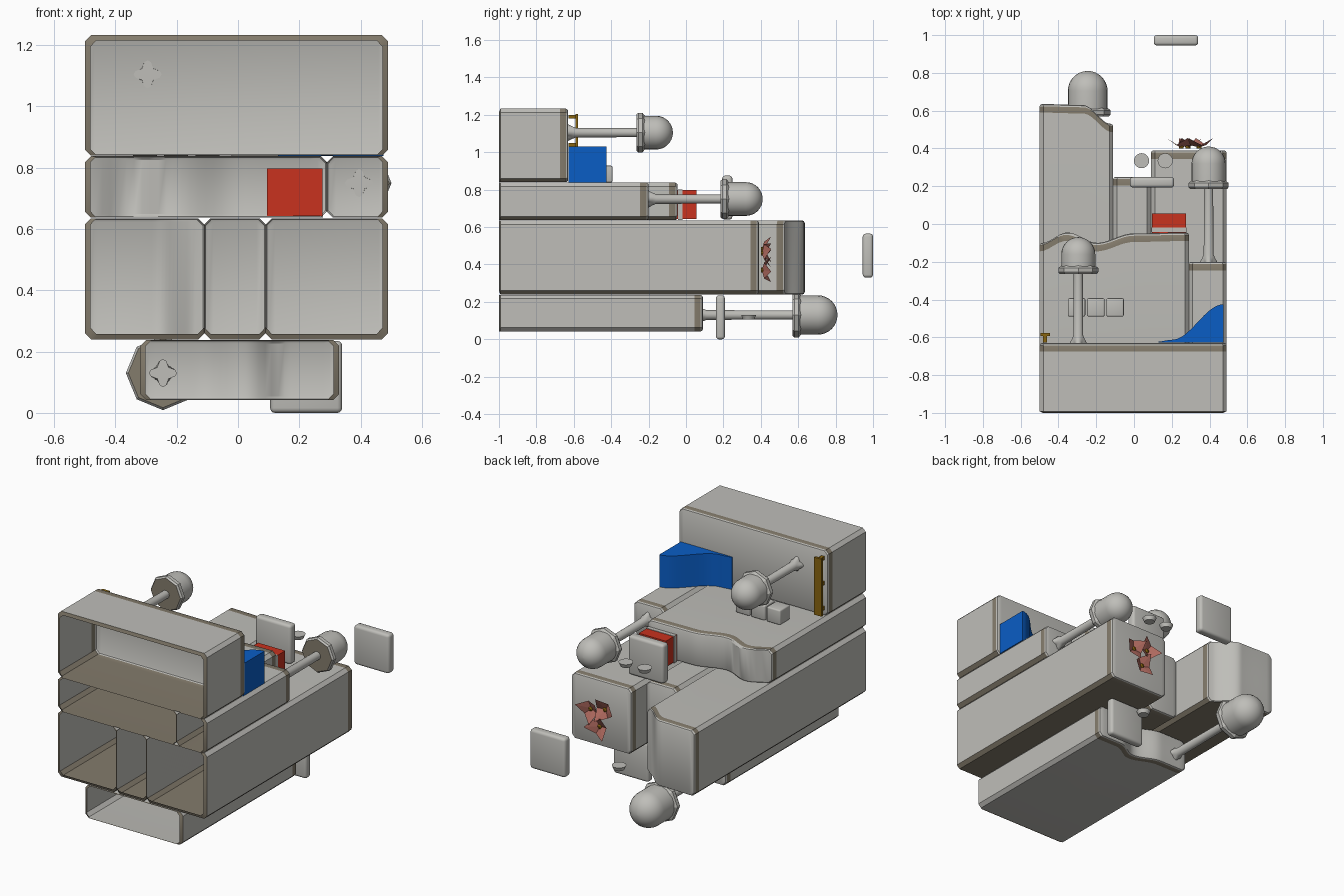
import bpy, bmesh, math
from mathutils import Vector

cube = bpy.data.objects.get("Cube")
if cube:
    bpy.data.objects.remove(cube, do_unlink=True)


def make_mat(name, rgb):
    m = bpy.data.materials.new(name)
    m.use_nodes = True
    m.diffuse_color = (*rgb, 1)
    m.node_tree.nodes["Principled BSDF"].inputs["Base Color"].default_value = (*rgb, 1)
    return m


GREY = make_mat("warm grey", (0.52, 0.515, 0.485))
BROWN = make_mat("taupe", (0.23, 0.2, 0.15))
BLUE = make_mat("blue", (0.003, 0.11, 0.56))
RED = make_mat("red", (0.58, 0.032, 0.013))
GOLD = make_mat("dark gold", (0.25, 0.13, 0.005))
PETAL = make_mat("dusty pink", (0.45, 0.15, 0.12))


def finish(name, bm, mats, smooth=None):
    bmesh.ops.recalc_face_normals(bm, faces=bm.faces)
    me = bpy.data.meshes.new(name)
    bm.to_mesh(me)
    bm.free()
    for m in mats:
        me.materials.append(m)
    ob = bpy.data.objects.new(name, me)
    bpy.context.scene.collection.objects.link(ob)
    if smooth:
        bpy.ops.object.select_all(action='DESELECT')
        ob.select_set(True)
        bpy.context.view_layer.objects.active = ob
        bpy.ops.object.shade_smooth_by_angle(angle=math.radians(smooth))
    return ob


def eased_y(points, x):
    # ease between neighbouring control points of a curved edge
    for (xa, ya), (xb, yb) in zip(points, points[1:]):
        if x <= xb:
            t = max(0, (x - xa) / (xb - xa))
            return ya + (yb - ya) * (1 - math.cos(math.pi * t)) / 2
    return points[-1][1]


def shell(name, points, z0, z1, lip, brown_floor=True):
    # open-fronted chamfered block whose back follows the control points;
    # lip names the outer sides (left, right, bottom, top) with a front rim
    c, x0, x1 = 0.02, points[0][0], points[-1][0]
    n = 28 if len(points) > 2 else 1
    a, b = x0 + c, x1 - c
    xs = [x0] + [a + (b - a) * i / n for i in range(n + 1)] + [x1]
    last = len(xs) - 1
    bm = bmesh.new()

    def ring(offset, insets, front=False):
        left, right, bottom, top = insets
        low, high = [], []
        for i, x in enumerate(xs):
            cut = c if i in (0, last) else 0
            y = -1 + offset if front else eased_y(points, x) - offset
            u = (x - x0) / (x1 - x0)
            px = x + left * (1 - u) - right * u
            low.append(bm.verts.new((px, y, z0 + cut + bottom)))
            high.append(bm.verts.new((px, y, z1 - cut - top)))
        return low, high

    rim = [0.018 if side in lip else 0.001 for side in "LRBT"]
    flush = [0] * 4
    rings = [ring(0, rim, True), ring(0.008, flush, True), ring(0.045, flush),
             ring(0.012, flush), ring(0.004, [0.004] * 4), ring(0, [0.012] * 4)]
    loops = [lo + hi[::-1] for lo, hi in rings]
    size = len(loops[0])
    for k, (p, q) in enumerate(zip(loops, loops[1:])):
        for i in range(size):
            j = (i + 1) % size
            f = bm.faces.new((p[i], p[j], q[j], q[i]))
            # taupe front rim, back band and underside
            if k in (0, 2) or (brown_floor and k == 1 and i < last):
                f.material_index = 1
    lo, hi = rings[-1]
    for i in range(last):
        bm.faces.new((lo[i], lo[i + 1], hi[i + 1], hi[i]))
    return finish(name, bm, [GREY, BROWN], 30)


def box(name, x, y, z, mat, bevel=0.0):
    bm = bmesh.new()
    bmesh.ops.create_cube(bm, size=1)
    for v in bm.verts:
        v.co = Vector([r[0] if s < 0 else r[1] for s, r in zip(v.co, (x, y, z))])
    if bevel:
        bmesh.ops.bevel(bm, geom=bm.edges[:], offset=bevel, segments=3,
                        profile=0.5, affect='EDGES')
    return finish(name, bm, [mat], 40 if bevel else None)


def lathe(name, x, z, profile, mats, sides=24, star=0.0, first_mat=0, smooth=40):
    # rings of (radius, y) around a line running front to back
    bm = bmesh.new()
    loops = []
    for k, (r, y) in enumerate(profile):
        loop = []
        for i in range(sides):
            t = 2 * math.pi * i / sides
            rr = r + (star * math.cos(4 * t) if k == 0 else 0)
            loop.append(bm.verts.new((x + rr * math.cos(t), y, z + rr * math.sin(t))))
        loops.append(loop)
    for p, q in zip(loops, loops[1:]):
        for i in range(sides):
            j = (i + 1) % sides
            bm.faces.new((p[i], p[j], q[j], q[i]))
    bm.faces.new(loops[0]).material_index = first_mat
    bm.faces.new(loops[-1])
    return finish(name, bm, mats, smooth)


# Stacked hollow blocks
shell("top_block", [(-0.5, -0.63), (0.49, -0.63)], 0.84, 1.233, "LRT")
shell("wavy_upper_block", [(-0.5, -0.1), (-0.36, -0.045), (-0.2, -0.1), (0, -0.05),
                           (0.29, -0.045)], 0.637, 0.838, "L")
shell("small_upper_block", [(0.29, -0.2), (0.49, -0.2)], 0.637, 0.838, "R")
shell("long_middle_block", [(-0.5, 0.635), (-0.27, 0.63), (-0.11, 0.53)], 0.24, 0.635, "LB")
shell("centre_middle_block", [(-0.11, 0.25), (0.09, 0.25)], 0.24, 0.635, "B")
shell("wide_middle_block", [(0.09, 0.39), (0.49, 0.39)], 0.24, 0.635, "RB")
shell("wavy_bottom_block", [(-0.32, 0.08), (-0.14, 0.08), (0.03, 0.03), (0.17, 0.09),
                            (0.33, 0.09)], 0.042, 0.238, "LR", brown_floor=False)

# Domed knobs on rods
for label, x, z, base, collar, tip, r in (("top", -0.295, 1.105, -0.63, -0.265, -0.07, 0.09),
                                          ("middle", 0.395, 0.75, -0.2, 0.185, 0.41, 0.09),
                                          ("bottom", -0.245, 0.13, 0.07, 0.57, 0.81, 0.105)):
    lathe(label + "_rod", x, z, [(0.036, base - 0.002), (0.034, base + 0.02),
          (0.026, base + 0.04), (0.024, collar + 0.01)], [GREY], star=0.01)
    lathe(label + "_collar", x, z, [(r + 0.008, collar), (r + 0.016, collar + 0.01),
          (r + 0.016, collar + 0.032), (r, collar + 0.045)],
          [GREY, BROWN], sides=8, first_mat=1, smooth=20)
    arc = [(max(0.002, r * math.cos(a)), tip - r + r * math.sin(a))
           for a in [math.pi / 2 * i / 8 for i in range(9)]]
    lathe(label + "_dome", x, z, [(r, collar + 0.04)] + arc, [GREY])

# Blue curved ramp
bm = bmesh.new()
curve = [(0.13, -0.622), (0.2, -0.613), (0.475, -0.425)]
edge = [0.13 + 0.345 * i / 20 for i in range(21)]
outline = [(0.475, -0.628), (0.13, -0.628)] + [(x, eased_y(curve, x)) for x in edge]
face = bm.faces.new([bm.verts.new((x, y, 0.839)) for x, y in outline])
top = bmesh.ops.extrude_face_region(bm, geom=[face])
bmesh.ops.translate(bm, vec=(0, 0, 0.193),
                    verts=[g for g in top["geom"] if isinstance(g, bmesh.types.BMVert)])
finish("blue_ramp", bm, [BLUE], 30)

# Row of small cubes
for i in range(3):
    x = -0.35 + 0.102 * i
    box(f"small_cube_{i + 1}", (x, x + 0.092), (-0.49, -0.393), (0.839, 0.928), GREY, 0.008)

# Red drawer with its grey sleeve
box("red_drawer", (0.095, 0.275), (-0.055, 0.055), (0.642, 0.797), RED)
box("drawer_sleeve", (0.092, 0.278), (-0.042, -0.018), (0.638, 0.8), GREY)

# Gold handle
box("handle_bar", (-0.496, -0.446), (-0.592, -0.578), (0.86, 1.205), GOLD)
for i, z in enumerate((0.89, 1.04, 1.19)):
    box(f"handle_post_{i + 1}", (-0.481, -0.461), (-0.628, -0.585), (z - 0.01, z + 0.01), GOLD)

# Cushion-like loose tiles
for i, (x, y, z) in enumerate(((0.105, 0.945, 0.33), (0.105, 0.16, 0.0), (-0.022, 0.193, 0.64))):
    box(f"tile_{i + 1}", (x, x + 0.235), (y, y + 0.055 if i != 1 else y + 0.048),
        (z, z + 0.235), GREY, 0.016)

# Loose buttons
for i, (x, z) in enumerate(((0.04, 0.75), (0.165, 0.75), (0.21, 0.118))):
    bm = bmesh.new()
    bmesh.ops.create_cone(bm, cap_ends=True, segments=20, radius1=0.03, radius2=0.04, depth=0.024)
    bmesh.ops.translate(bm, verts=bm.verts, vec=(x, 0.335, z))
    finish(f"button_{i + 1}", bm, [GREY], 40)

# Cupped blossoms on the back of the wide block
for i, (cx, cz, spin) in enumerate(((0.345, 0.46, 0.3), (0.25, 0.48, 1.1), (0.285, 0.37, 2.0))):
    bm = bmesh.new()
    hub = bm.verts.new((cx, 0.405, cz))
    rim = []
    for k in range(6):
        t = spin + math.pi * k / 3
        r = 0.078 if k % 2 == 0 else 0.05
        y = 0.455 if k % 2 == 0 else 0.418
        rim.append(bm.verts.new((cx + r * math.cos(t), y, cz + r * math.sin(t))))
    for k in range(6):
        bm.faces.new((hub, rim[k], rim[(k + 1) % 6]))
    finish(f"blossom_{i + 1}", bm, [PETAL])
    lathe(f"blossom_centre_{i + 1}", cx, cz, [(0.013, 0.4), (0.013, 0.415), (0.006, 0.422)],
          [GOLD], sides=8)
